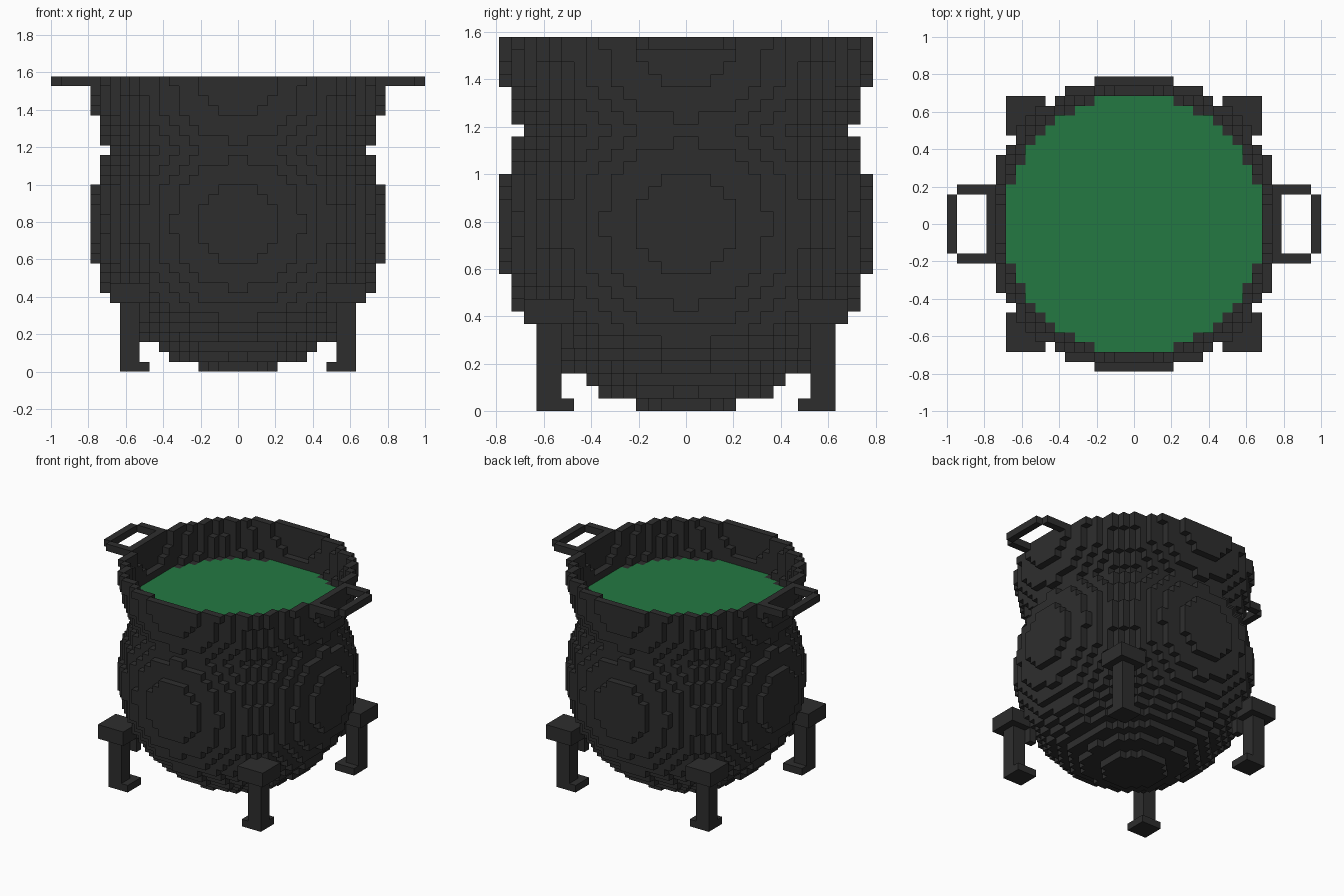
import bpy
import bmesh
from mathutils import Vector

cube = bpy.data.objects.get("Cube")
if cube:
    bpy.data.objects.remove(cube, do_unlink=True)

U = 2 / 38            # edge length of one block
R = 15                # pot radius in blocks
TOP = 30              # pot height in blocks
PINCH = 23            # first layer of the flared neck
LIQUID = 24           # layer holding the brew


def material(name, rgb):
    m = bpy.data.materials.new(name)
    m.use_nodes = True
    m.diffuse_color = (*rgb, 1)
    bsdf = m.node_tree.nodes["Principled BSDF"]
    bsdf.inputs["Base Color"].default_value = (*rgb, 1)
    bsdf.inputs["Roughness"].default_value = 0.9
    return m


iron = material("dark iron", (0.027, 0.027, 0.027))
green = material("green brew", (0.017, 0.19, 0.055))


def block_object(name, cells, mat):
    """Skin a set of grid cells with flat quads on every exposed side."""
    bm = bmesh.new()
    verts = {}

    def vert(p):
        if p not in verts:
            verts[p] = bm.verts.new(Vector(p) * U)
        return verts[p]

    for c in cells:
        for axis in range(3):
            a, b = (axis + 1) % 3, (axis + 2) % 3
            for side in (0, 1):
                near = list(c)
                near[axis] += 2 * side - 1
                if tuple(near) in cells:
                    continue
                loop = [(0, 0), (1, 0), (1, 1), (0, 1)]
                corners = []
                for da, db in loop if side else reversed(loop):
                    p = list(c)
                    p[axis] += side
                    p[a] += da
                    p[b] += db
                    corners.append(vert(tuple(p)))
                bm.faces.new(corners)
    me = bpy.data.meshes.new(name)
    bm.to_mesh(me)
    bm.free()
    me.materials.append(mat)
    ob = bpy.data.objects.new(name, me)
    bpy.context.collection.objects.link(ob)
    return ob


def box(x0, x1, y0, y1, z0, z1):
    return {(x, y, z) for x in range(x0, x1)
            for y in range(y0, y1) for z in range(z0, z1)}


def mirrored(cells, fx, fy):
    """Reflect cells across x = 0 and / or y = 0."""
    return {(-1 - x if fx else x, -1 - y if fy else y, z) for x, y, z in cells}


def in_pot(x, y, z):
    # round belly below the pinch, lower half of an equal ball above it
    middle = R if z < PINCH else TOP
    return (x + .5) ** 2 + (y + .5) ** 2 + (z + .5 - middle) ** 2 <= R * R


# Pot: solid belly, one-block wall above the brew
pot = {c for c in box(-R, R, -R, R, 0, TOP) if in_pot(*c)}
hollow = {(x, y, z) for x, y, z in pot if z >= LIQUID and
          all(in_pot(x + dx, y + dy, z)
              for dx, dy in ((1, 0), (-1, 0), (0, 1), (0, -1)))}
block_object("cauldron_pot", pot - hollow, iron)

# Brew filling the lowest hollow layer
block_object("brew", {c for c in hollow if c[2] == LIQUID}, green)

# Handles: two arms and a grip flush with the rim
handle = (box(15, 18, 3, 4, 29, 30) | box(15, 18, -4, -3, 29, 30)
          | box(18, 19, -3, 3, 29, 30))
for side, flip in (("left", False), ("right", True)):
    block_object(side + "_handle", mirrored(handle, flip, False), iron)

# Legs: foot, post, inner bracket and cap block
leg = (box(9, 12, 9, 12, 0, 1) | box(10, 12, 10, 12, 1, 7)
       | box(9, 10, 9, 10, 5, 7) | box(9, 13, 9, 13, 7, 9)) - pot
for side, fx in (("left", False), ("right", True)):
    for end, fy in (("back", False), ("front", True)):
        block_object(f"{end}_{side}_leg", mirrored(leg, fx, fy), iron)

# Restore outward winding on reflected parts
for ob in bpy.context.scene.objects:
    if ob.type == 'MESH' and ob.name.endswith(("_leg", "_handle")):
        bm = bmesh.new()
        bm.from_mesh(ob.data)
        bmesh.ops.recalc_face_normals(bm, faces=bm.faces)
        bm.to_mesh(ob.data)
        bm.free()
